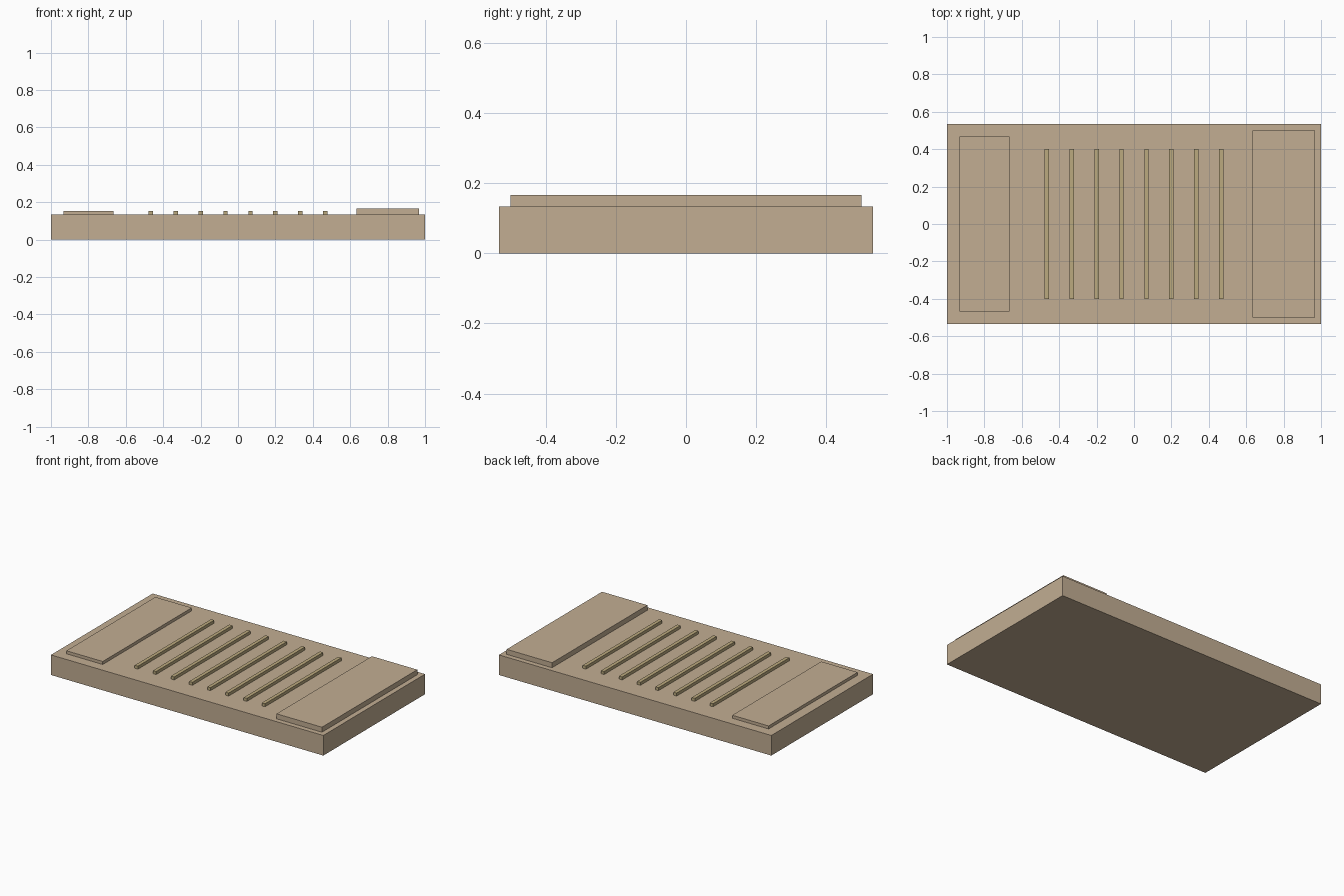
import bpy

old = bpy.data.objects.get("Cube")
if old:
    bpy.data.objects.remove(old, do_unlink=True)


def material(name, rgb):
    mat = bpy.data.materials.new(name)
    mat.use_nodes = True
    color = (*rgb, 1.0)
    mat.diffuse_color = color
    mat.node_tree.nodes["Principled BSDF"].inputs["Base Color"].default_value = color
    return mat


def box(name, x, width, depth, bottom, height, mat):
    """Box centred on y = 0, standing at the given height."""
    bpy.ops.mesh.primitive_cube_add(size=1, location=(x, 0, bottom + height / 2))
    obj = bpy.context.object
    obj.name = name
    obj.scale = (width, depth, height)
    bpy.ops.object.transform_apply(location=False, rotation=False, scale=True)
    obj.data.materials.append(mat)
    return obj


stone = material("tan stone", (0.54, 0.42, 0.29))
slat_tan = material("yellowish tan", (0.50, 0.40, 0.21))

# Main slab
TOP = 0.1333
box("base_slab", 0, 2.0, 1.0667, 0, TOP, stone)

# Raised platforms at both ends
box("low_platform", -0.8, 0.2667, 0.9333, TOP, 0.02, stone)
box("high_platform", 0.8, 0.3333, 1.0, TOP, 0.0333, stone)

# Row of thin slats across the middle
SPACING = 0.1333
for i in range(8):
    box(f"slat_{i + 1}", (i - 3.5) * SPACING, 0.0235, 0.8, TOP, 0.02, slat_tan)
